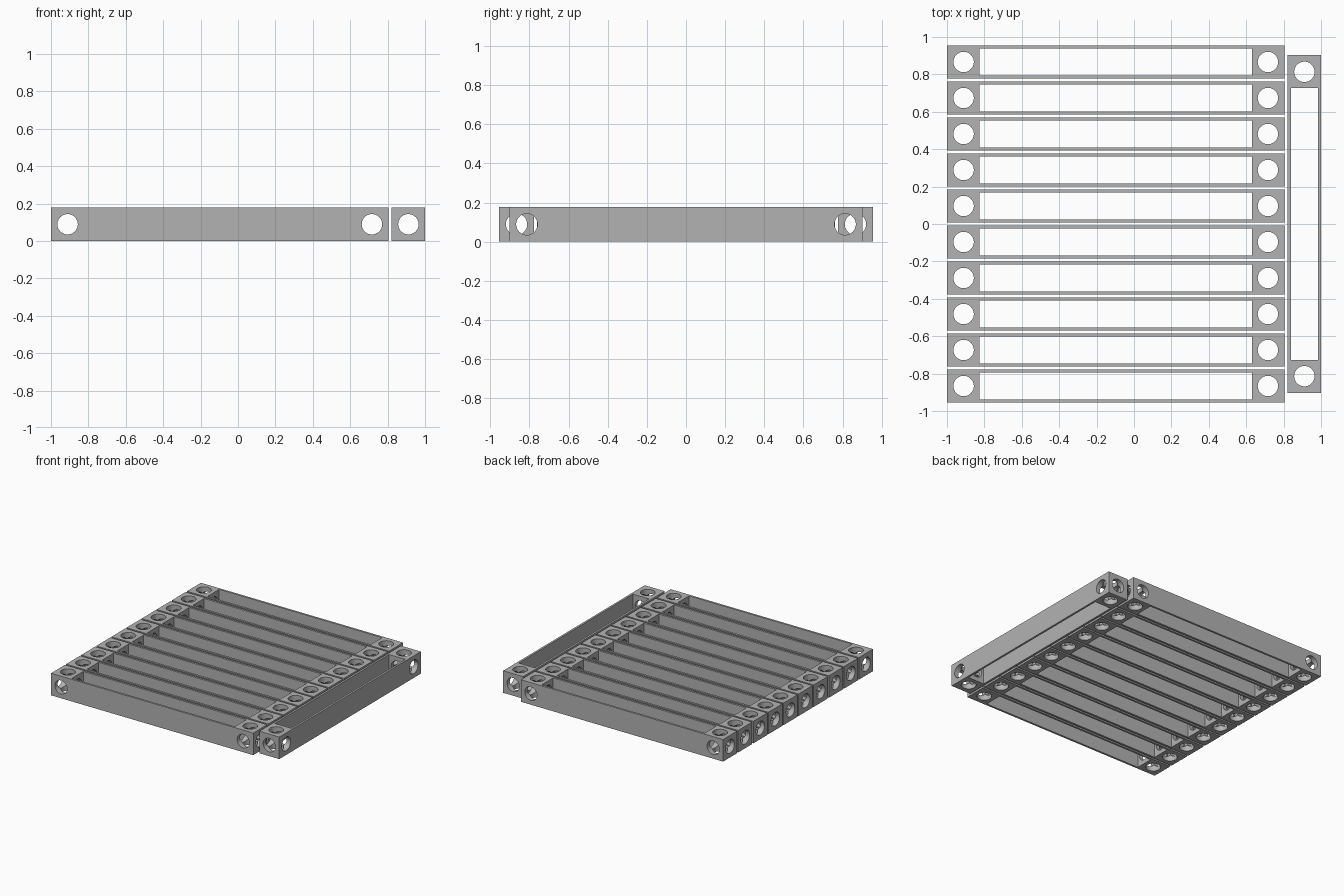
import bpy, math

if "Cube" in bpy.data.objects:
    bpy.data.objects.remove(bpy.data.objects["Cube"])

W, L, GAP, PITCH = 0.178, 1.805, 0.017, 0.1925   # bar section, length, spacing
BLOCK, SLOT, R = 0.175, 0.145, 0.0545            # end block, slot width, hole radius

grey = bpy.data.materials.new("grey plastic")
grey.diffuse_color = (0.45, 0.45, 0.45, 1)
grey.use_nodes = True
grey.node_tree.nodes["Principled BSDF"].inputs["Base Color"].default_value = grey.diffuse_color


def box(name, size):
    bpy.ops.mesh.primitive_cube_add(size=1)
    ob = bpy.context.object
    ob.name = name
    ob.scale = size
    bpy.ops.object.transform_apply(scale=True)
    return ob


def drill(name, loc, rot, depth):
    bpy.ops.mesh.primitive_cylinder_add(vertices=48, radius=R, depth=depth,
                                        location=loc, rotation=rot)
    bpy.context.object.name = name
    return bpy.context.object


# Hollow bar with an open slot and end blocks drilled along all three axes
bar = box("slotted_bar", (L, W, W))
cutters = [box("slot_cutter", (L - 2 * BLOCK, SLOT, W * 2)),
           drill("long_cutter", (0, 0, 0), (0, math.pi / 2, 0), L + 0.2)]
for s in (-1, 1):
    x = s * (L / 2 - W / 2)
    cutters.append(drill("upright_cutter", (x, 0, 0), (0, 0, 0), W * 2))
    cutters.append(drill("cross_cutter", (x, 0, 0), (math.pi / 2, 0, 0), W * 2))

for c in cutters:
    mod = bar.modifiers.new("cut", 'BOOLEAN')
    mod.operation, mod.solver, mod.object = 'DIFFERENCE', 'EXACT', c
bpy.ops.object.select_all(action='DESELECT')
bar.select_set(True)
bpy.context.view_layer.objects.active = bar
for mod in list(bar.modifiers):
    bpy.ops.object.modifier_apply(modifier=mod.name)
for c in cutters:
    bpy.data.objects.remove(c)
bar.data.materials.clear()
bar.data.materials.append(grey)
bpy.ops.object.shade_smooth_by_angle(angle=math.radians(30))

# Row of ten parallel bars
for i in range(10):
    ob = bar if i == 0 else bar.copy()
    if i:
        bpy.context.collection.objects.link(ob)
    ob.name = f"row_bar_{i + 1}"
    ob.location = (-1 + L / 2, (i - 4.5) * PITCH, W / 2)

# One bar turned across the ends of the row
side = bar.copy()
side.name = "side_bar"
side.location = (1 - W / 2, 0, W / 2)
side.rotation_euler = (0, 0, math.pi / 2)
bpy.context.collection.objects.link(side)
